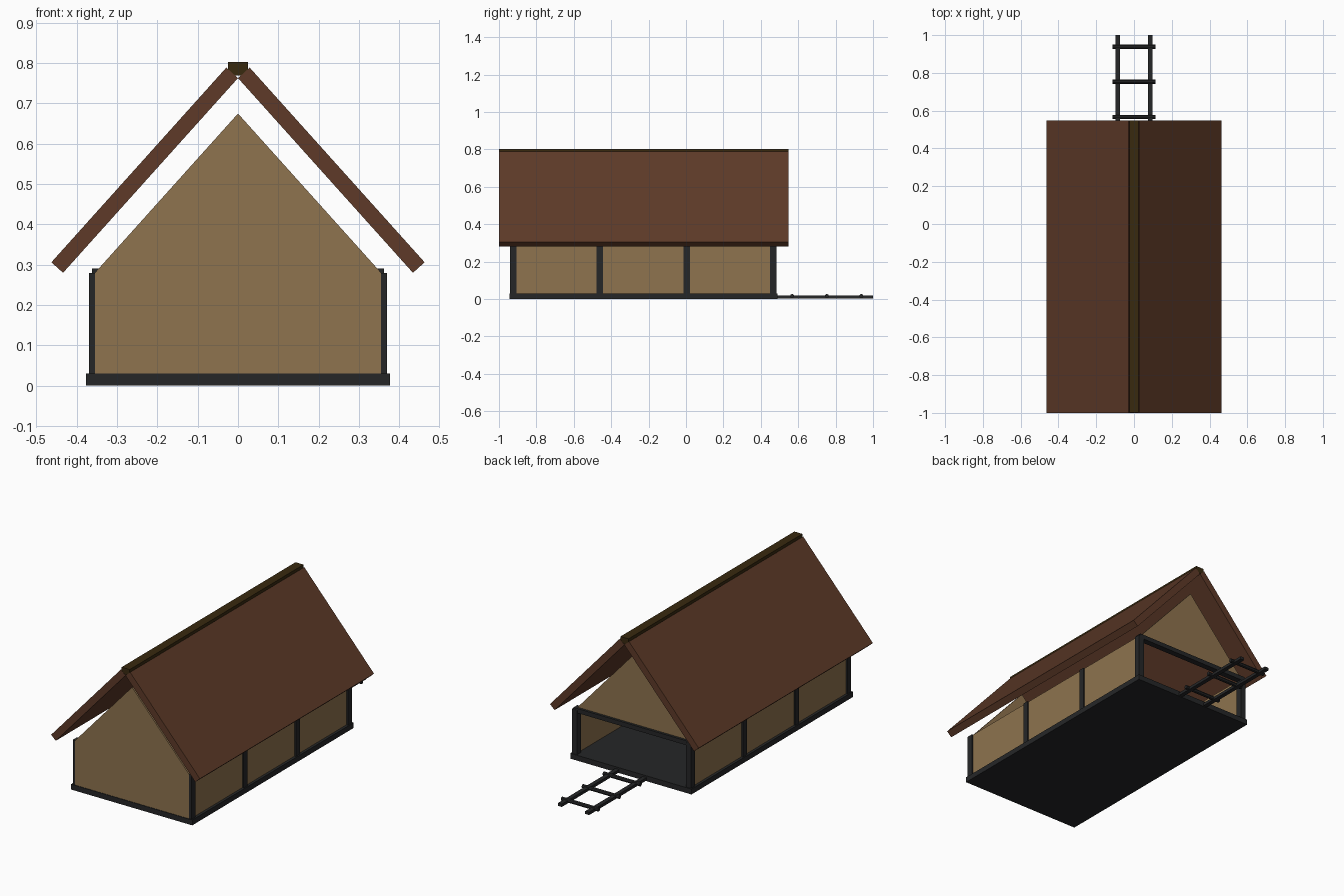
import bpy
import math

if "Cube" in bpy.data.objects:
    bpy.data.objects.remove(bpy.data.objects["Cube"])


def srgb(h):
    out = []
    for i in (0, 2, 4):
        c = int(h[i:i + 2], 16) / 255
        out.append(c / 12.92 if c <= 0.04045 else ((c + 0.055) / 1.055) ** 2.4)
    return (*out, 1.0)


def material(name, hexcode):
    m = bpy.data.materials.new(name)
    m.diffuse_color = srgb(hexcode)
    m.use_nodes = True
    m.node_tree.nodes["Principled BSDF"].inputs["Base Color"].default_value = m.diffuse_color
    return m


TAN = material("tan_panel", "8e734e")
ROOF = material("roof_brown", "5e3a28")
RIDGE = material("ridge_brown", "38290f")
DARK = material("dark_frame", "252627")


def prism(name, profile, y0, y1, mat):
    """Extrude an x-z outline from y0 to y1."""
    n = len(profile)
    verts = [(x, y, z) for y in (y0, y1) for x, z in profile]
    faces = [tuple(range(n)), tuple(range(2 * n - 1, n - 1, -1))]
    faces += [(i, i + n, (i + 1) % n + n, (i + 1) % n) for i in range(n)]
    # keep outward winding for either outline direction
    area = sum(profile[i][0] * profile[(i + 1) % n][1]
               - profile[(i + 1) % n][0] * profile[i][1] for i in range(n))
    if area < 0:
        faces = [f[::-1] for f in faces]
    me = bpy.data.meshes.new(name)
    me.from_pydata(verts, [], faces)
    me.materials.append(mat)
    ob = bpy.data.objects.new(name, me)
    bpy.context.collection.objects.link(ob)
    return ob


def box(name, x0, x1, y0, y1, z0, z1, mat):
    return prism(name, [(x0, z0), (x1, z0), (x1, z1), (x0, z1)], y0, y1, mat)


# Floor slab
box("floor_base", -0.377, 0.377, -0.945, 0.49, 0, 0.03, DARK)

# Closed front wall and the two gables
box("front_wall", -0.355, 0.355, -0.942, -0.93, 0.03, 0.28, TAN)
gable = [(-0.355, 0.28), (0.355, 0.28), (0, 0.675)]
prism("front_gable", gable, -0.942, -0.93, TAN)
prism("back_gable", gable, 0.458, 0.47, TAN)

# Beam over the open back
box("back_beam", -0.362, 0.362, 0.45, 0.484, 0.265, 0.29, DARK)

for s, side in ((-1, "left"), (1, "right")):
    # Side wall and posts
    xs = sorted((s * 0.35, s * 0.362))
    box(side + "_wall", *xs, -0.93, 0.46, 0.03, 0.28, TAN)
    xs = sorted((s * 0.338, s * 0.37))
    for i, y in enumerate((-0.923, -0.46, 0.004, 0.467)):
        box(f"{side}_post_{i + 1}", *xs, y - 0.0175, y + 0.0175, 0.03, 0.28, DARK)
    # Sloping roof slab
    slab = [(0.0, 0.763), (0.434, 0.28), (0.463, 0.306), (0.029, 0.789)]
    prism(side + "_roof", [(s * x, z) for x, z in slab], -1, 0.548, ROOF)
    # Ladder rail
    x = s * 0.085
    box(side + "_ladder_rail", x - 0.012, x + 0.012, 0.49, 1.0, 0.004, 0.02, DARK)

# Ridge cap
box("ridge_beam", -0.025, 0.025, -0.999, 0.547, 0.769, 0.803, RIDGE)

# Ladder rungs
for i, y in enumerate((0.567, 0.753, 0.938)):
    bpy.ops.mesh.primitive_cylinder_add(vertices=8, radius=0.011, depth=0.23,
                                        location=(0, y, 0.016),
                                        rotation=(0, math.pi / 2, 0))
    rung = bpy.context.object
    rung.name = f"ladder_rung_{i + 1}"
    rung.data.materials.append(DARK)
